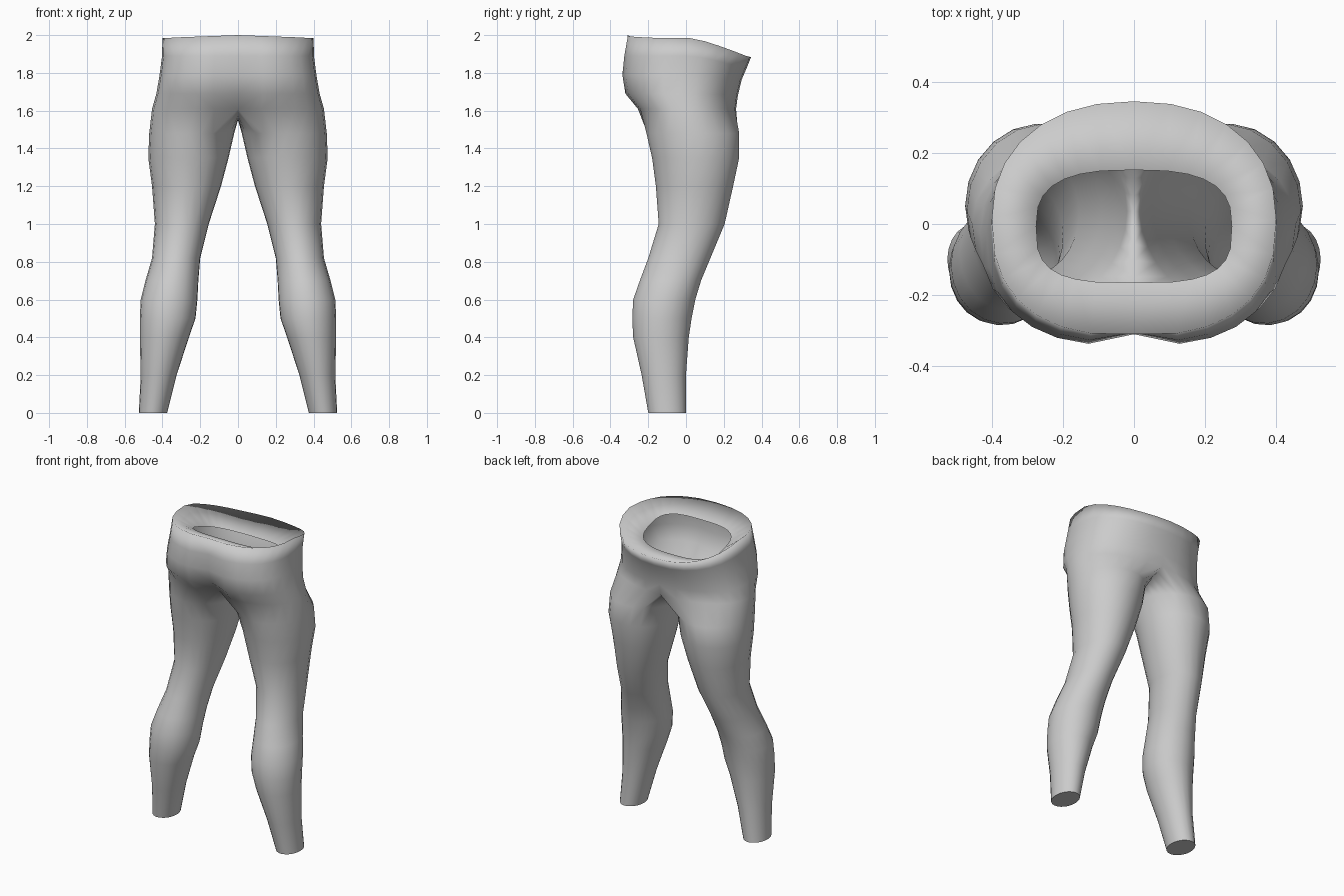
import bpy, bmesh
from math import cos, sin, pi, radians, copysign

cube = bpy.data.objects.get("Cube")
if cube:
    bpy.data.objects.remove(cube)

OUTER, INNER = 15, 9  # points on the outside of a leg, and facing the other leg

# leg rings: z, inner x, outer x, front y, back y
LEG = [(0.0, .375, .525, -.20, .0), (.2, .325, .515, -.235, .0),
       (.4, .26, .52, -.28, .015), (.5, .225, .52, -.285, .03),
       (.6, .215, .515, -.28, .05), (.7, .21, .49, -.245, .08),
       (.82, .2, .455, -.2, .13), (1.0, .155, .44, -.145, .205),
       (1.2, .09, .455, -.16, .25), (1.35, .05, .475, -.18, .282),
       (1.48, .02, .47, -.21, .282)]

# hip rings: z, half width, front y, back y, cleft depth, drop at the back, squareness
HIPS = [(1.61, .455, -.265, .265, .07, .0, .85), (1.69, .432, -.33, .275, .06, .01, .8),
        (1.79, .415, -.345, .295, .035, .03, .78), (1.89, .402, -.335, .32, .03, .07, .78),
        (1.985, .4, -.315, .345, .005, .1, .8)]


def spow(v, p):
    return copysign(abs(v) ** p, v)


def half_outline(width, front, back, power):
    """Half of a rounded outline, from the front midline to the back midline."""
    mid, rad = (front + back) / 2, (back - front) / 2
    pts = []
    for i in range(OUTER):
        t = pi * (i / (OUTER - 1) - .5)
        p = power if t < 0 else min(1, power + .1)
        x = 0 if i in (0, OUTER - 1) else width * spow(cos(t), p)
        pts.append((x, mid + rad * spow(sin(t), p)))
    return pts


def leg_ring(z, x0, x1, y0, y1):
    cx, cy, rx, ry = (x0 + x1) / 2, (y0 + y1) / 2, (x1 - x0) / 2, (y1 - y0) / 2
    degs = [-120 + 240 * i / (OUTER - 1) for i in range(OUTER)]
    degs += [120 + 120 * (i + 1) / (INNER + 1) for i in range(INNER)]
    return [(cx + rx * cos(radians(d)), cy + ry * sin(radians(d)), z) for d in degs]


def hip_ring(z, width, front, back, cleft, drop, power):
    pts = []
    for x, y in half_outline(width, front, back, power):
        if y < 0:
            y += cleft * max(0, 1 - x / .15) ** 1.5
        lower = drop * min(1, max(0, (y - .03) / .3)) ** 1.2
        lift = .015 * max(0, 1 - x / .4) if y < -.2 and z > 1.95 else 0
        pts.append((x, y, z - lower + lift))
    return pts


def bridge(bm, low, high, closed):
    n = len(low)
    for i in range(n if closed else n - 1):
        j = (i + 1) % n
        bm.faces.new((low[i], low[j], high[j], high[i]))


bm = bmesh.new()


def add(points):
    return [bm.verts.new(p) for p in points]


# leg tube and ankle end
legs = [add(leg_ring(*r)) for r in LEG]
for a, b in zip(legs, legs[1:]):
    bridge(bm, a, b, True)
end = bm.faces.new(list(reversed(legs[0])))

# hips, with the crotch arch closing the inside of the leg
hips = [add(hip_ring(*r)) for r in HIPS]
first, last = hips[0][0].co, hips[0][-1].co
arch = []
for i in range(INNER):
    f = (i + 1) / (INNER + 1)
    arch.append((0, last.y + (first.y - last.y) * f, 1.61 - .06 * sin(pi * f)))
bridge(bm, legs[-1], hips[0] + add(arch), True)
for a, b in zip(hips, hips[1:]):
    bridge(bm, a, b, False)

# waist rim turning inward to the opening
rim = [(x, y, 1.885 - .33 * y) for x, y in half_outline(.275, -.165, .152, .62)]
bridge(bm, hips[-1], add(rim), False)

for f in bm.faces:
    f.smooth = f is not end
for e in end.edges:
    e.smooth = False

mesh = bpy.data.meshes.new("leggings")
bm.to_mesh(mesh)
bm.free()
leggings = bpy.data.objects.new("leggings", mesh)
bpy.context.collection.objects.link(leggings)

# mirror to the other leg
mirror = leggings.modifiers.new("mirror", "MIRROR")
mirror.use_clip = True
mirror.merge_threshold = .0005

# plain grey cloth
grey = bpy.data.materials.new("grey cloth")
grey.use_nodes = True
colour = (.6, .6, .6, 1)
grey.diffuse_color = colour
grey.node_tree.nodes["Principled BSDF"].inputs["Base Color"].default_value = colour
mesh.materials.append(grey)
